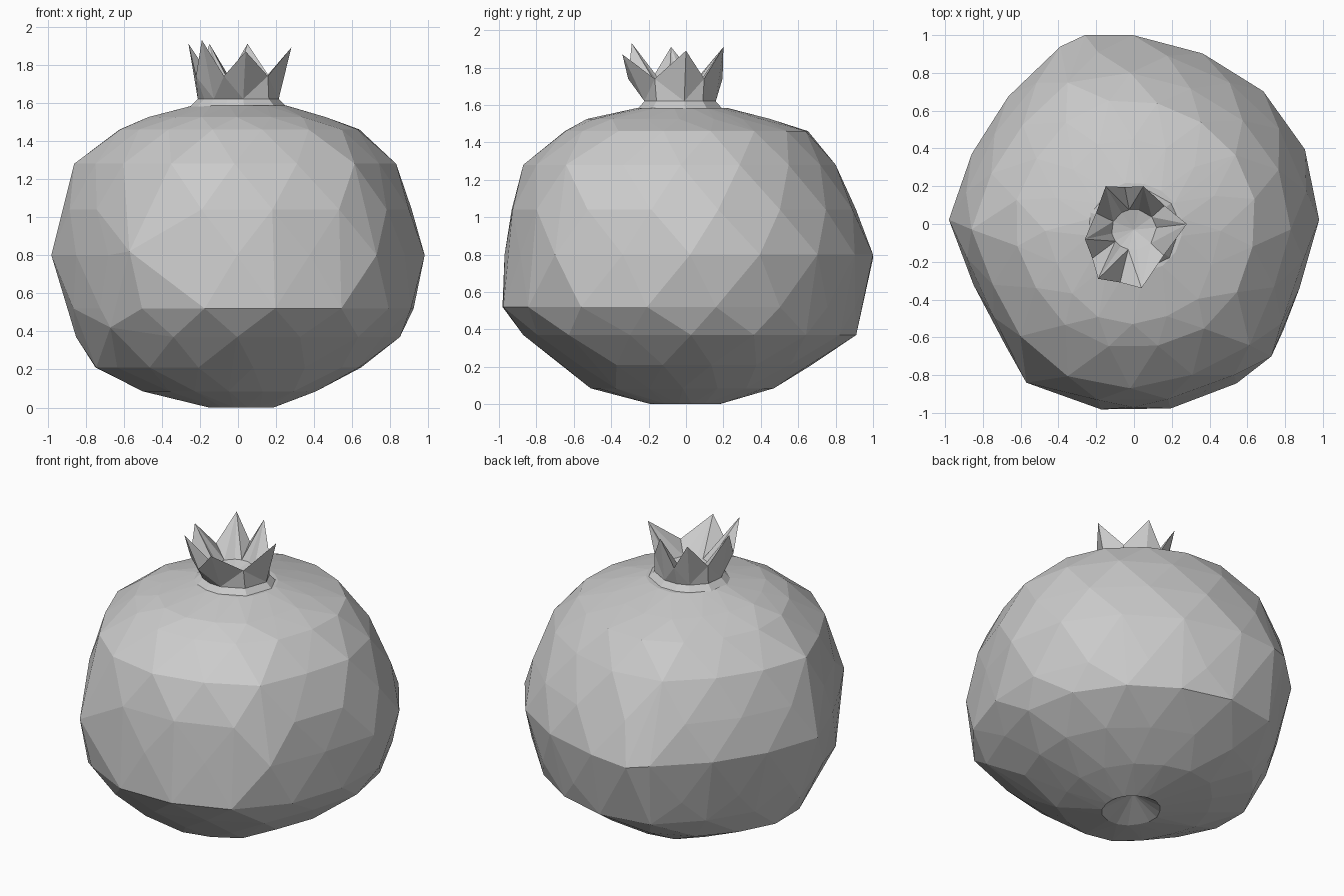
import bpy, bmesh, math

if "Cube" in bpy.data.objects:
    bpy.data.objects.remove(bpy.data.objects["Cube"])

N = 16
# Plan outline: radius every 22.5 degrees, counter-clockwise from +x
PLAN = [.97, .97, .96, .95, .975, .99, .92, .91,
        .96, .90, .94, .99, .99, .98, 1.02, .94]
# Fruit rings: z, x min, x max, y min, y max
RINGS = [(0.00, -.16, .19, -.19, .18),
         (0.085, -.50, .41, -.51, .47),
         (0.21, -.78, .66, -.68, .68),
         (0.37, -.85, .85, -.87, .91),
         (0.52, -.91, .94, -1.0, .935),
         (0.80, -.98, .98, -.97, 1.0),
         (1.04, -.93, .93, -.95, .92),
         (1.28, -.86, .83, -.87, .80),
         (1.46, -.65, .65, -.66, .66),
         (1.525, -.47, .46, -.53, .45),
         (1.585, -.25, .26, -.26, .22)]
# Pronounced corners of the rind
CORNERS = [(-.67, -.61, .42), (-.57, -.84, .82), (-.26, 1.0, .78)]


def finish(bm, name):
    bmesh.ops.recalc_face_normals(bm, faces=bm.faces)
    me = bpy.data.meshes.new(name)
    bm.to_mesh(me)
    bm.free()
    ob = bpy.data.objects.new(name, me)
    bpy.context.collection.objects.link(ob)
    return ob


def fan(bm, ring, tip):
    c = bm.verts.new(tip)
    for i in range(len(ring)):
        bm.faces.new((ring[i], ring[(i + 1) % len(ring)], c))


def plan_ring(shift):
    pts = []
    for i in range(N):
        r = PLAN[i] * (1 - shift) + PLAN[(i + 1) % N] * shift
        a = math.tau * (i + shift) / N
        pts.append((r * math.cos(a), r * math.sin(a)))
    return pts


def fit(v, vals, lo, hi):
    a, b = min(vals), max(vals)
    return lo + (v - a) / (b - a) * (hi - lo)


# Fruit body: convex, faceted rind wrapped over staggered rings
xs, ys = zip(*plan_ring(0))
bm = bmesh.new()
for k, (z, x0, x1, y0, y1) in enumerate(RINGS):
    for x, y in plan_ring(0.5 * (1 - k % 2)):
        bm.verts.new((fit(x, xs, x0, x1), fit(y, ys, y0, y1), z))
for c in CORNERS:
    bm.verts.new(c)
hull = bmesh.ops.convex_hull(bm, input=bm.verts[:])
bmesh.ops.delete(bm, geom=[v for v in bm.verts if not v.link_faces],
                 context='VERTS')
# Underside dent
flat = [f for f in bm.faces if all(v.co.z < .01 for v in f.verts)]
bmesh.ops.delete(bm, geom=flat, context='FACES')
lip = sorted((v for v in bm.verts if v.co.z < .01),
             key=lambda v: math.atan2(v.co.y, v.co.x))
fan(bm, lip, (.05, .05, .08))
finish(bm, "fruit_body")

# Crown: short neck and flared cup of thick pointed sepals
TIPS = [(.28, .0, 1.89), (.05, .2, 1.91), (-.15, .2, 1.91),
        (-.26, -.08, 1.91), (-.19, -.29, 1.93), (.04, -.34, 1.87)]
CX, CY = 0, -.03
bm = bmesh.new()
rim = []
for i, t in enumerate(TIPS):
    n = TIPS[(i + 1) % len(TIPS)]
    rim.append(t)
    mx, my = (t[0] + n[0]) / 2, (t[1] + n[1]) / 2
    rim.append((CX + (mx - CX) * .98, CY + (my - CY) * .98, 1.74))


def cup_ring(rad, z):
    out = []
    for x, y, _ in rim:
        a = math.atan2(y - CY, x - CX)
        out.append(bm.verts.new((CX + rad * math.cos(a),
                                 CY + rad * .9 * math.sin(a), z)))
    return out


foot = cup_ring(.26, 1.575)
base = cup_ring(.215, 1.62)
top = [bm.verts.new(p) for p in rim]
inner = cup_ring(.12, 1.67)
for lo, hi in ((foot, base), (base, top), (top, inner)):
    for i in range(len(lo)):
        j = (i + 1) % len(lo)
        if i % 2 == 0:      # keep each sepal folded along its middle
            bm.faces.new((lo[i], lo[j], hi[j]))
            bm.faces.new((lo[i], hi[j], hi[i]))
        else:
            bm.faces.new((lo[i], lo[j], hi[i]))
            bm.faces.new((lo[j], hi[j], hi[i]))
fan(bm, inner, (CX, CY, 1.64))
finish(bm, "crown")
